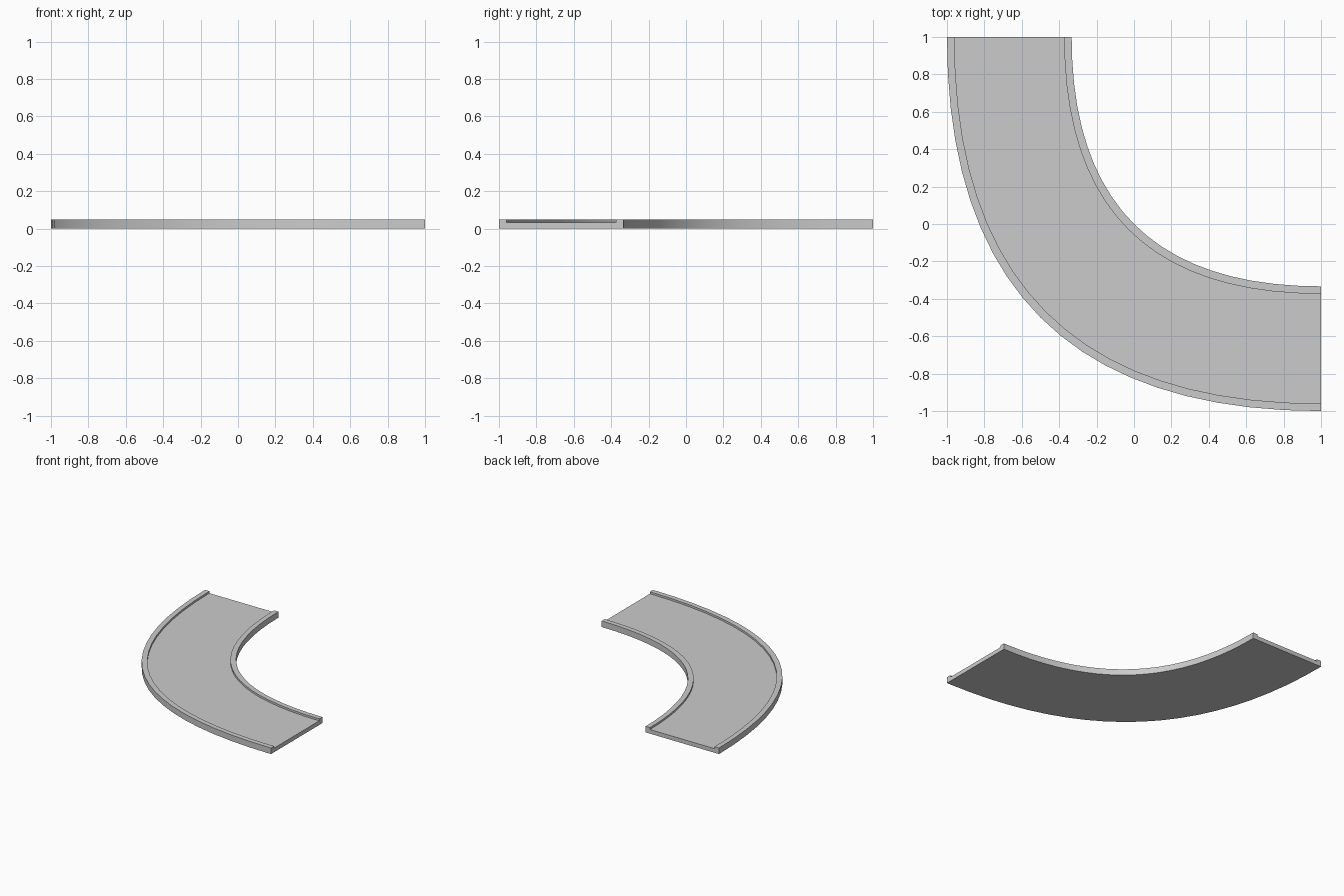
import bpy, bmesh

if "Cube" in bpy.data.objects:
    bpy.data.objects.remove(bpy.data.objects["Cube"])

# Cross-section of the road bend: (distance from the bend centre, height)
INNER, OUTER, RAIL = 4 / 3, 2.0, 0.04
TOP, FLOOR = 0.05, 0.034
PROFILE = [(INNER, 0), (INNER, TOP), (INNER + RAIL, TOP), (INNER + RAIL, FLOOR),
           (OUTER - RAIL, FLOOR), (OUTER - RAIL, TOP), (OUTER, TOP), (OUTER, 0)]
SEGMENTS = 20


def section(bm, t):
    # Quadratic bend with its control point at the square's corner
    u, v = 1 - t * t, 1 - (1 - t) ** 2
    return [bm.verts.new((1 - r * u, 1 - r * v, z)) for r, z in PROFILE]


# Sweep the cross-section along the bend
bm = bmesh.new()
rings = [section(bm, i / SEGMENTS) for i in range(SEGMENTS + 1)]
n = len(PROFILE)
for a, b in zip(rings, rings[1:]):
    for j in range(n):
        k = (j + 1) % n
        bm.faces.new((a[j], a[k], b[k], b[j]))

# Flat end faces
bm.faces.new(rings[0])
bm.faces.new(rings[-1])
bmesh.ops.recalc_face_normals(bm, faces=bm.faces)

mesh = bpy.data.meshes.new("curved_road")
bm.to_mesh(mesh)
bm.free()
road = bpy.data.objects.new("curved_road", mesh)
bpy.context.collection.objects.link(road)

# Smooth along the bend, crisp at the kerbs
bpy.context.view_layer.objects.active = road
road.select_set(True)
bpy.ops.object.shade_smooth_by_angle()
